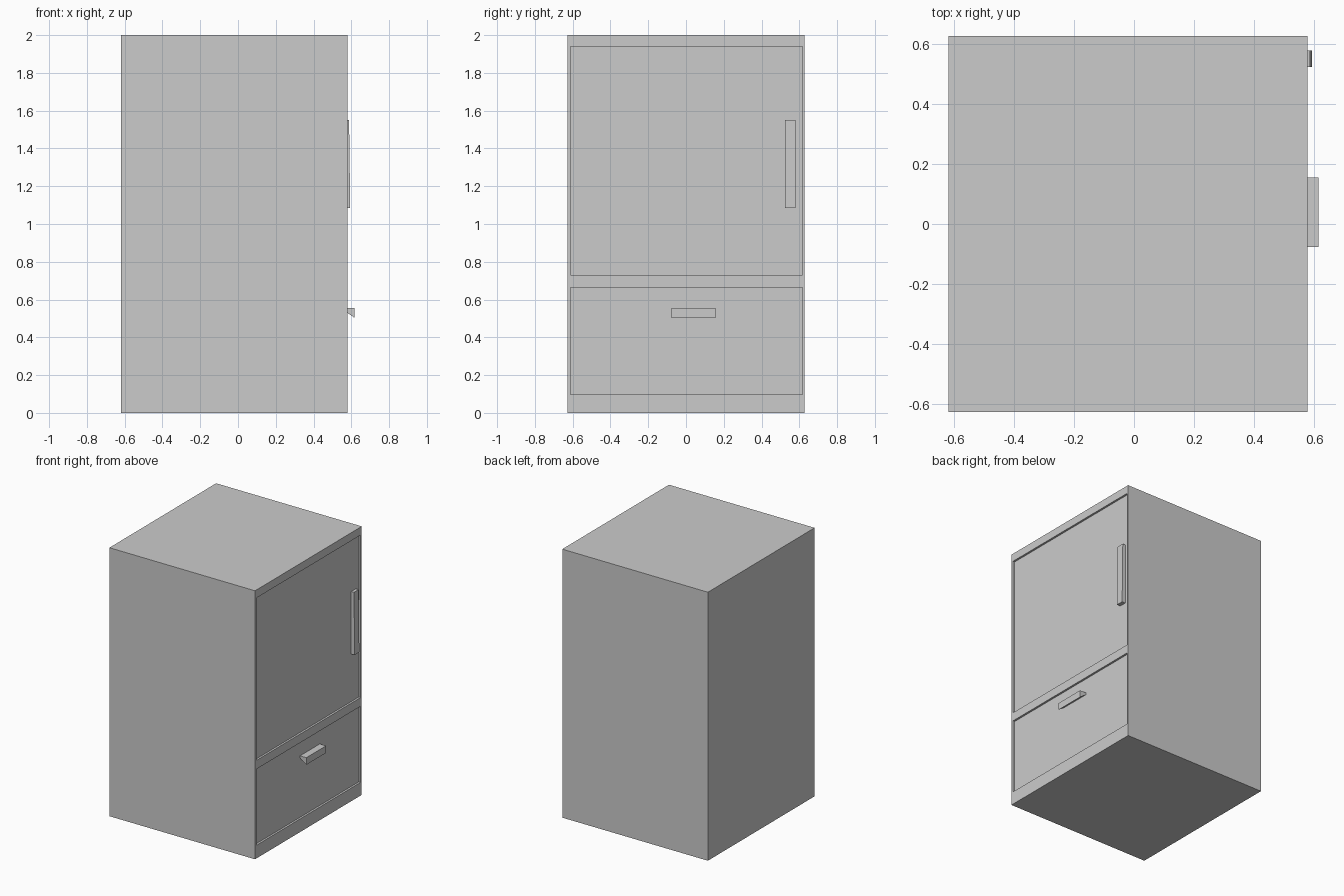
import bpy, bmesh
from mathutils import Vector

if "Cube" in bpy.data.objects:
    bpy.data.objects.remove(bpy.data.objects["Cube"])

FRONT = 0.58      # plane of the door side
RECESS = 0.015    # doors sit slightly behind the frame
DOORS = [(-0.612, 0.616, 0.73, 1.94), (-0.612, 0.616, 0.098, 0.665)]


def finish(bm, name):
    bmesh.ops.recalc_face_normals(bm, faces=bm.faces[:])
    me = bpy.data.meshes.new(name)
    bm.to_mesh(me)
    bm.free()
    ob = bpy.data.objects.new(name, me)
    bpy.context.collection.objects.link(ob)
    return ob


def block(name, inner, outer):
    """Solid between two matching four-point loops."""
    bm = bmesh.new()
    a = [bm.verts.new(p) for p in inner]
    b = [bm.verts.new(p) for p in outer]
    bm.faces.new(a)
    bm.faces.new(b)
    for i in range(4):
        j = (i + 1) % 4
        bm.faces.new((a[i], a[j], b[j], b[i]))
    return finish(bm, name)


# Cabinet with two shallow door recesses pressed into the +x side
bm = bmesh.new()
bmesh.ops.create_cube(bm, size=1)
bmesh.ops.scale(bm, vec=(1.2, 1.256, 2), verts=bm.verts)
bmesh.ops.translate(bm, vec=(FRONT - 0.6, 0, 1), verts=bm.verts)
cuts = [((0, v, 0), (0, 1, 0)) for v in DOORS[0][:2]]
cuts += [((0, 0, v), (0, 0, 1)) for d in DOORS for v in d[2:]]
for co, no in cuts:
    bmesh.ops.bisect_plane(bm, geom=bm.verts[:] + bm.edges[:] + bm.faces[:],
                           plane_co=co, plane_no=no)
for y0, y1, z0, z1 in DOORS:
    panel = []
    for f in bm.faces:
        c = f.calc_center_median()
        if c.x > FRONT - 1e-4 and y0 < c.y < y1 and z0 < c.z < z1:
            panel.append(f)
    ret = bmesh.ops.extrude_face_region(bm, geom=panel)
    moved = [g for g in ret["geom"] if isinstance(g, bmesh.types.BMVert)]
    bmesh.ops.translate(bm, vec=Vector((-RECESS, 0, 0)), verts=moved)
    bmesh.ops.delete(bm, geom=[f for f in panel if f.is_valid], context='FACES')
bmesh.ops.dissolve_limit(bm, angle_limit=0.01, verts=bm.verts[:], edges=bm.edges[:])
bmesh.ops.triangulate(bm, faces=[f for f in bm.faces if len(f.verts) > 4])
finish(bm, "cabinet")

# Upright door handle, leaning out towards its lower end
x = FRONT - RECESS
ya, yb, za, zb = 0.525, 0.58, 1.085, 1.55
block("door_handle",
      [(x, ya, za), (x, yb, za), (x, yb, zb), (x, ya, zb)],
      [(0.594, ya, za), (0.594, yb, za), (0.588, yb, zb), (0.588, ya, zb)])

# Drawer pull with a sloping underside
ya, yb = -0.077, 0.155
block("drawer_handle",
      [(x, ya, 0.54), (x, yb, 0.54), (x, yb, 0.556), (x, ya, 0.556)],
      [(0.617, ya, 0.503), (0.617, yb, 0.503), (0.617, yb, 0.556), (0.617, ya, 0.556)])
